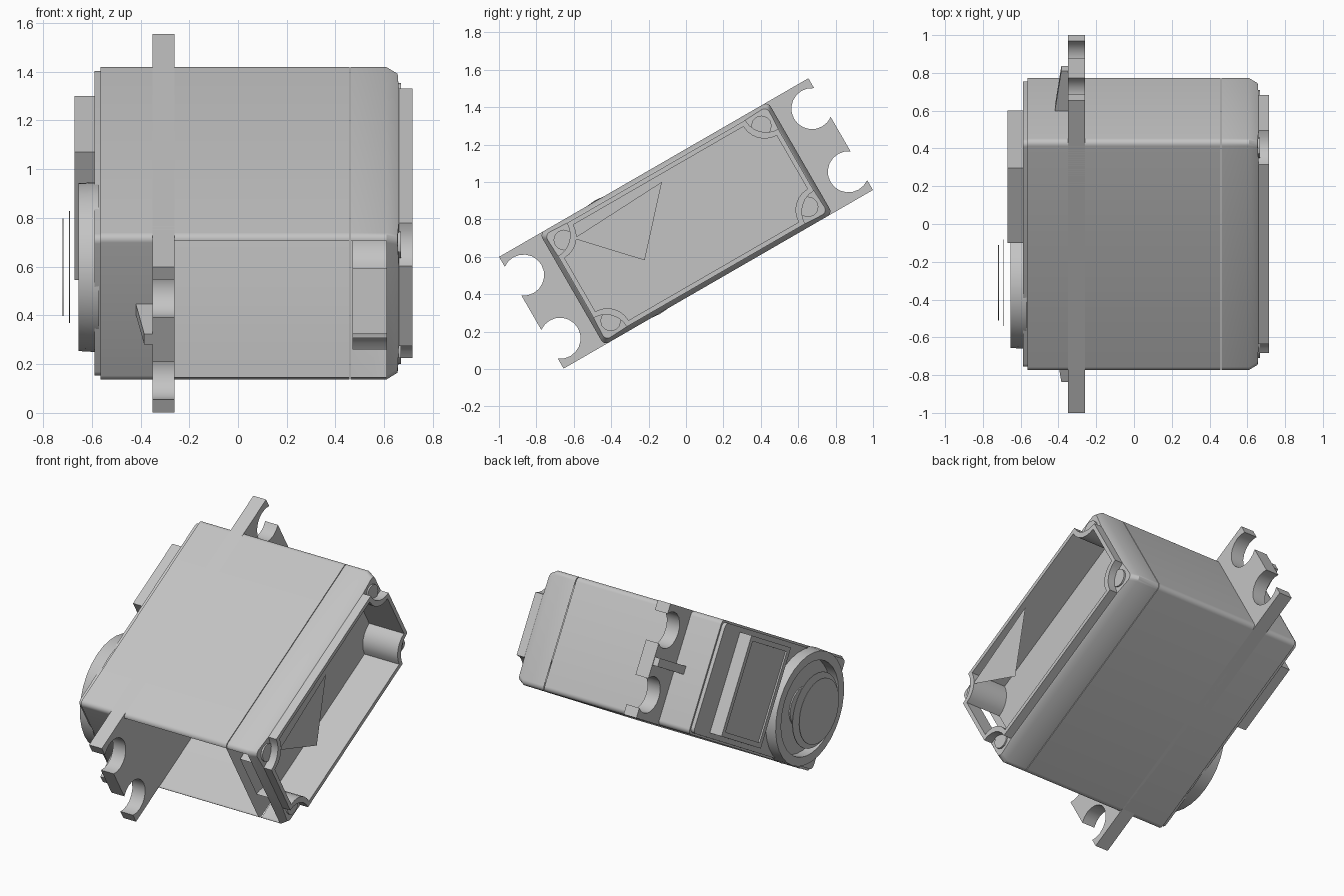
import bpy, bmesh
from math import sin, cos, radians, pi
from mathutils import Matrix

if "Cube" in bpy.data.objects:
    bpy.data.objects.remove(bpy.data.objects["Cube"], do_unlink=True)

grey = bpy.data.materials.new("housing_grey")
COLOUR = (0.55, 0.55, 0.55, 1)
grey.diffuse_color = COLOUR
grey.use_nodes = True
grey.node_tree.nodes["Principled BSDF"].inputs["Base Color"].default_value = COLOUR

# Parts are built as (x, length, width) and then tilted together about x
TILT = Matrix.Translation((0, 0, 0.778)) @ Matrix.Rotation(radians(30), 4, 'X')
HU, HV = 0.705, 0.345


def rect(hu, hv, r=0.03, concave=False, n=6):
    """Rectangle outline with rounded or scooped corners."""
    pts = []
    for su, sv in ((1, 1), (-1, 1), (-1, -1), (1, -1)):
        corner = []
        for i in range(n + 1):
            t = i * pi / 2 / n
            if concave:
                corner.append((su * (hu - r * sin(t)), sv * (hv - r * cos(t))))
            else:
                corner.append((su * (hu - r + r * cos(t)), sv * (hv - r + r * sin(t))))
        pts += corner if su * sv > 0 else corner[::-1]
    return pts


def circle(r, cu=-0.36, n=32):
    return [(cu + r * cos(2 * pi * i / n), r * sin(2 * pi * i / n)) for i in range(n)]


def box(u0, u1, v0, v1):
    return [(u1, v1), (u0, v1), (u0, v0), (u1, v0)]


def loft(name, loops, start=True, end=True, open_range=None):
    """Skin a series of outlines along x; open_range leaves the -length end open."""
    bm = bmesh.new()
    rings = [[bm.verts.new((x, u, v)) for u, v in pts] for x, pts in loops]
    for a, b in zip(rings, rings[1:]):
        for i in range(len(a)):
            j = (i + 1) % len(a)
            bm.faces.new((a[i], a[j], b[j], b[i]))
    if start:
        bm.faces.new(rings[0])
    if end and len(rings) > 1:
        bm.faces.new(rings[-1][::-1])
    bmesh.ops.recalc_face_normals(bm, faces=bm.faces)
    if open_range:
        lo, hi = open_range
        gone = [f for f in bm.faces if abs(f.normal.y) > 0.95
                and f.calc_center_median().y < -0.6
                and lo < f.calc_center_median().x < hi]
        bmesh.ops.delete(bm, geom=gone, context='FACES')
    me = bpy.data.meshes.new(name)
    bm.to_mesh(me)
    bm.free()
    me.materials.append(grey)
    ob = bpy.data.objects.new(name, me)
    bpy.context.collection.objects.link(ob)
    ob.matrix_world = TILT
    return ob


# Hollow middle case, open at one end
full = rect(HU, HV)
loft("middle_case", [(-0.26, full), (0.458, full)], open_range=(-0.3, 0.5))

# Rear cap: open tray with scooped corners for the screws
scoop = rect(HU - 0.025, HV - 0.025, 0.13, True)
inner = rect(HU - 0.05, HV - 0.05, 0.13, True)
loft("rear_cap", [(0.462, full), (0.61, full), (0.655, rect(HU - 0.02, HV - 0.02)),
                  (0.66, scoop), (0.715, scoop), (0.715, inner),
                  (0.61, inner), (0.47, inner)],
     start=False, open_range=(0.46, 0.62))
for i, (su, sv) in enumerate(((1, 1), (-1, 1), (-1, -1), (1, -1))):
    c = [(su * 0.61 + u, sv * 0.25 + v) for u, v in circle(0.055, 0, 12)]
    loft("cap_screw_%d" % (i + 1), [(0.655, c), (0.668, c)])
loft("cap_cover_fragment", [(0.71, [(-0.56, 0.23), (-0.29, -0.06), (0, 0.257)])])

# Front housing and its lid
loft("front_housing", [(-0.565, full), (-0.26, full)])
lid = rect(HU - 0.012, HV - 0.012)
loft("front_lid", [(-0.588, lid), (-0.565, lid)])

# Mounting flange with open screw notches at both ends
tip = [(0.955, -0.345)]
for cv in (-0.195, 0.195):
    for i in range(15):
        t = radians(-54 - 252 * i / 14)
        tip.append((0.89 + 0.11 * cos(t), cv + 0.11 * sin(t)))
tip.append((0.955, 0.345))
flange = tip + [(-u, -v) for u, v in tip]
loft("mounting_flange", [(-0.35, flange), (-0.26, flange)])

# Sloped ribs bracing the flange
for name, s in (("upper_rib", 1), ("lower_rib", -1)):
    root = sorted((s * 0.70, s * 0.95))
    ob = loft(name, [(-0.42, box(*root, -0.025, 0.025)), (-0.34, box(*root, -0.025, 0.025))])
    for v in ob.data.vertices:
        if abs(v.co.y) > 0.9 and v.co.x < -0.4:
            v.co.x = -0.385

# Raised gear cover with a shallow panel
cover = box(0.06, 0.517, -0.304, 0.304)
panel = box(0.09, 0.487, -0.274, 0.274)
loft("gear_cover", [(-0.585, cover), (-0.67, cover), (-0.67, panel), (-0.66, panel)], start=False)

# Output boss, shaft and thin horn discs
loft("output_boss", [(-0.57, circle(0.35)), (-0.655, circle(0.345)),
                     (-0.655, circle(0.29)), (-0.592, circle(0.29))], start=False)
loft("output_shaft", [(-0.60, circle(0.12)), (-0.585, circle(0.12))])
loft("inner_disc", [(-0.694, circle(0.23)), (-0.69, circle(0.23))])
loft("outer_disc", [(-0.72, circle(0.2)), (-0.716, circle(0.2))])

# Smooth the curved walls, keep edges crisp
for ob in bpy.context.scene.objects:
    ob.select_set(ob.type == 'MESH')
    if ob.type == 'MESH':
        bpy.context.view_layer.objects.active = ob
bpy.ops.object.shade_smooth_by_angle(angle=radians(30))
